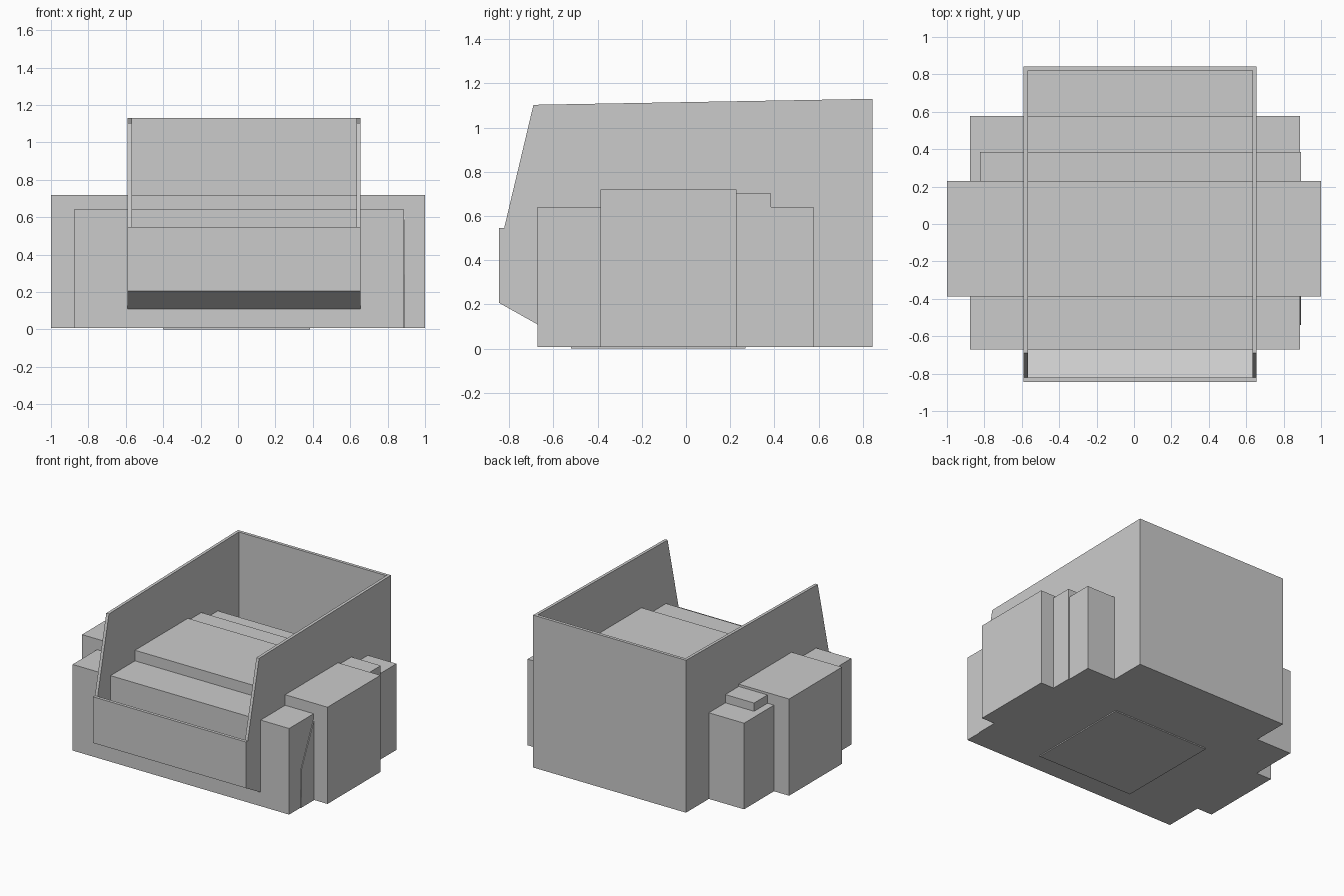
import bpy, bmesh

cube = bpy.data.objects.get("Cube")
if cube:
    bpy.data.objects.remove(cube, do_unlink=True)

grey = bpy.data.materials.new("plain_grey")
grey.use_nodes = True
grey.diffuse_color = (0.6, 0.6, 0.6, 1)
grey.node_tree.nodes["Principled BSDF"].inputs["Base Color"].default_value = (0.6, 0.6, 0.6, 1)


def prism(name, profile, x0, x1):
    """Extrude a (y, z) outline from x0 to x1."""
    bm = bmesh.new()
    face = bm.faces.new([bm.verts.new((x0, y, z)) for y, z in profile])
    ext = bmesh.ops.extrude_face_region(bm, geom=[face])
    verts = [v for v in ext["geom"] if isinstance(v, bmesh.types.BMVert)]
    bmesh.ops.translate(bm, verts=verts, vec=(x1 - x0, 0, 0))
    bmesh.ops.recalc_face_normals(bm, faces=bm.faces)
    mesh = bpy.data.meshes.new(name)
    bm.to_mesh(mesh)
    bm.free()
    mesh.materials.append(grey)
    obj = bpy.data.objects.new(name, mesh)
    bpy.context.collection.objects.link(obj)
    return obj


def box(name, x0, x1, y0, y1, z0, z1):
    return prism(name, [(y0, z0), (y1, z0), (y1, z1), (y0, z1)], x0, x1)


BASE = 0.008
LEFT, RIGHT, WALL = 0.655, -0.59, 0.022

# Stepped body blocks running across the full width
box("long_block", -0.877, 0.887, -0.672, 0.577, BASE, 0.642)
box("wide_block", -1.0, 1.0, -0.387, 0.229, BASE, 0.72)
box("rear_step_block", -0.824, 0.893, 0.229, 0.385, BASE, 0.703)

# Thin plate under the body
box("bottom_plate", -0.4, 0.385, -0.52, 0.268, 0, BASE + 0.004)

# Open tub: two tall side walls
wall_profile = [(-0.845, 0.207), (-0.845, 0.547), (-0.822, 0.547), (-0.69, 1.103),
                (0.843, 1.13), (0.843, BASE), (-0.49, BASE)]
prism("right_wall", wall_profile, RIGHT, RIGHT + WALL)
prism("left_wall", wall_profile, LEFT - WALL, LEFT)

# Front lip, sloped floor and back wall in one folded sheet
prism("tub_floor", [(-0.845, 0.547), (-0.845, 0.207), (-0.49, BASE), (0.843, BASE),
                    (0.843, 1.13), (0.82, 1.13), (0.82, 0.03), (-0.48, 0.03),
                    (-0.822, 0.222), (-0.822, 0.547)], RIGHT + WALL, LEFT - WALL)

# Thin sloped gusset and its lower panel on the left side
prism("left_gusset", [(-0.532, 0.295), (-0.387, 0.605), (-0.387, 0.295)], 0.87, 0.892)
prism("left_gusset_panel", [(-0.54, BASE), (-0.533, 0.295), (-0.387, 0.295), (-0.387, BASE)],
      0.87, 0.892)
